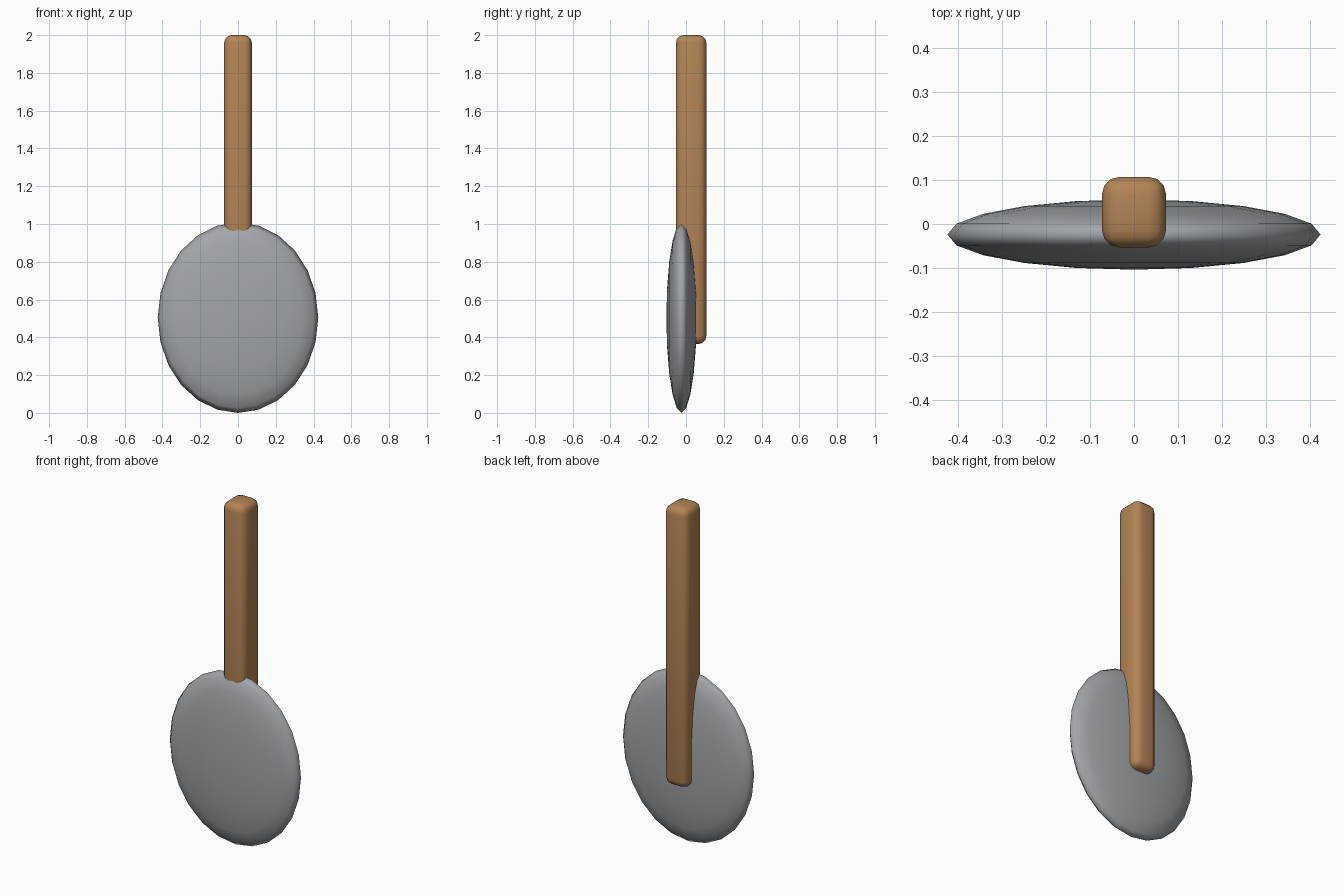
import bpy, math

if "Cube" in bpy.data.objects:
    bpy.data.objects.remove(bpy.data.objects["Cube"])


def paint(obj, name, color):
    mat = bpy.data.materials.new(name)
    mat.diffuse_color = color
    mat.use_nodes = True
    mat.node_tree.nodes["Principled BSDF"].inputs["Base Color"].default_value = mat.diffuse_color
    obj.data.materials.append(mat)


def bake():
    bpy.ops.object.transform_apply(location=False, rotation=True, scale=True)


# Flattened lens-shaped blade, poles facing front and back
bpy.ops.mesh.primitive_uv_sphere_add(segments=24, ring_count=10, radius=1)
blade = bpy.context.object
blade.name = "blade"
blade.rotation_euler = (math.pi / 2, 0, 0)
bake()
blade.scale = (0.425, 0.08, 0.504)
blade.location = (0, -0.024, 0.504)
bake()
bpy.ops.object.shade_smooth()
paint(blade, "steel", (0.36, 0.38, 0.40, 1))

# Rounded wooden handle running down behind the blade
bpy.ops.mesh.primitive_cube_add(size=1, location=(0, 0.027, 1.1825))
handle = bpy.context.object
handle.name = "handle"
handle.scale = (0.146, 0.161, 1.635)
bake()
bevel = handle.modifiers.new("rounding", 'BEVEL')
bevel.width = 0.04
bevel.segments = 3
bpy.ops.object.shade_smooth()
paint(handle, "wood", (0.45, 0.23, 0.09, 1))
